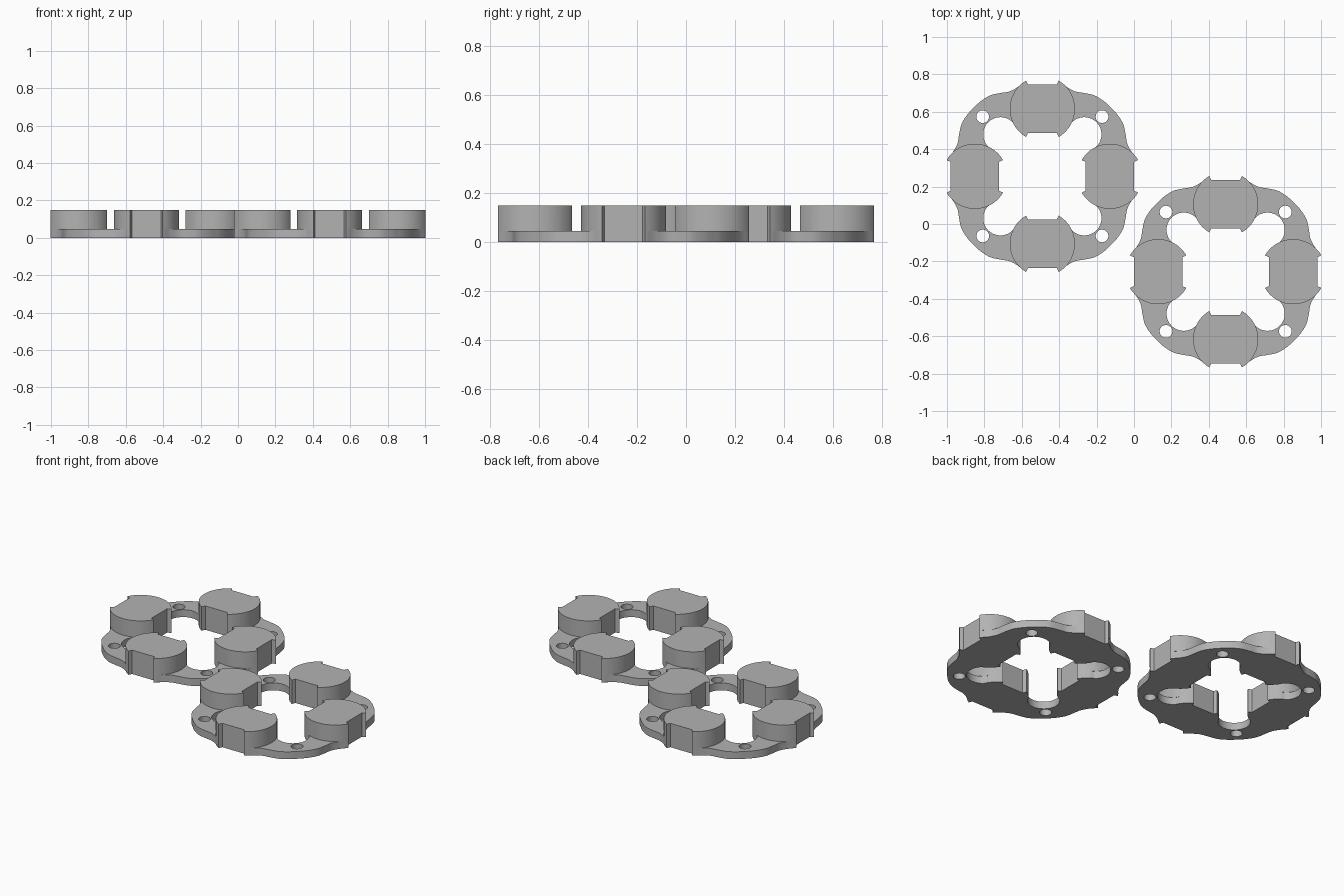
import bpy, bmesh, math
from mathutils import Vector

if "Cube" in bpy.data.objects:
    bpy.data.objects.remove(bpy.data.objects["Cube"])

BASE, TOP = 0.046, 0.149          # plate and boss heights
R, DIST = 0.174, 0.361            # boss radius and distance from ring centre

grey = bpy.data.materials.new("light grey")
grey.diffuse_color = (0.45, 0.45, 0.45, 1)
grey.use_nodes = True
grey.node_tree.nodes["Principled BSDF"].inputs["Base Color"].default_value = grey.diffuse_color


def swap(pts):
    return [(y, x) for x, y in pts]


def arc(cx, cy, r, a0, a1, n):
    return [(cx + r * math.cos(math.radians(a0 + (a1 - a0) * i / n)),
             cy + r * math.sin(math.radians(a0 + (a1 - a0) * i / n))) for i in range(n + 1)]


def smooth_path(pts, steps=5):
    """Catmull-Rom curve through the points."""
    p = [Vector(q) for q in pts]
    p = [2 * p[0] - p[1]] + p + [2 * p[-1] - p[-2]]
    out = []
    for a, b, c, d in zip(p, p[1:], p[2:], p[3:]):
        for i in range(steps):
            t = i / steps
            out.append(tuple(0.5 * (2 * b + (c - a) * t + (2 * a - 5 * b + 4 * c - d) * t * t
                                    + (3 * b - a - 3 * c + d) * t ** 3)))
    return out + [tuple(pts[-1])]


# Boss side, from outer horn to inner horn (40 steps of 3 degrees)
side = arc(0, DIST, R, 60, -60, 40)
I0, IT = 1, 31                    # where the plate's neck and pocket meet the boss
left = [(-x, y) for x, y in reversed(side)]
FLAT, HALF = 0.077, 0.129
inner_flat = [(FLAT, DIST - HALF), (-FLAT, DIST - HALF)]
outer_flat = [(-FLAT, DIST + HALF), (FLAT, DIST + HALF)]
boss = side + inner_flat + left + outer_flat

# Wavy outer edge of the plate between two bosses, mirrored on the diagonal
half = [side[I0], (0.13, 0.478), (0.175, 0.454), (0.225, 0.445), (0.28, 0.432), (0.33, 0.401)]
neck = smooth_path(half + [(0.367, 0.367)] + swap(half)[::-1])

# Round inner pocket and screw hole
P, PR = 0.224, 0.092
a0 = math.degrees(math.atan2(side[IT][1] - P, side[IT][0] - P))
pocket = [side[IT]] + arc(P, P, PR, a0, 90 - a0, 36)[1:-1] + [swap(side)[IT]]
hole = arc(0.319, 0.319, 0.034, 0, 360, 28)

contact = side[I0:IT + 1]
link = contact + pocket[1:] + swap(contact)[::-1][1:] + neck[::-1][1:-1]


def build_ring(name, cx, cy):
    bm = bmesh.new()
    for k in range(4):
        def place(p, z):
            x, y = p
            for _ in range(k):
                x, y = y, -x
            return bm.verts.new((x, y, z))

        def walls(path, *zs):
            rows = [[place(p, z) for p in path] for z in zs]
            for lo, hi in zip(rows, rows[1:]):
                for i in range(len(path) - 1):
                    bm.faces.new((lo[i], lo[i + 1], hi[i + 1], hi[i]))

        # Boss faces and walls
        bm.faces.new([place(p, TOP) for p in boss])
        bm.faces.new([place(p, 0) for p in boss])
        walls(contact, BASE, TOP)
        walls([(-x, y) for x, y in contact], BASE, TOP)
        walls(side[IT:] + inner_flat + left[:len(left) - IT], 0, BASE, TOP)
        walls(left[-1 - I0:] + outer_flat + side[:I0 + 1], 0, BASE, TOP)
        # Plate walls, screw hole, and flat faces with the hole left open
        for path in (neck, pocket, hole):
            walls(path, 0, BASE)
        for z in (0, BASE):
            edges = []
            for loop in (link, hole[:-1]):
                vs = [place(p, z) for p in loop]
                edges += [bm.edges.new((vs[i - 1], vs[i])) for i in range(len(vs))]
            bmesh.ops.triangle_fill(bm, use_beauty=True, use_dissolve=False, edges=edges,
                                    normal=(0, 0, 1))
    bmesh.ops.remove_doubles(bm, verts=bm.verts, dist=0.0001)
    bmesh.ops.recalc_face_normals(bm, faces=bm.faces)
    me = bpy.data.meshes.new(name)
    bm.to_mesh(me)
    bm.free()
    me.materials.append(grey)
    ob = bpy.data.objects.new(name, me)
    ob.location = (cx, cy, 0)
    bpy.context.collection.objects.link(ob)
    bpy.ops.object.select_all(action='DESELECT')
    ob.select_set(True)
    bpy.context.view_layer.objects.active = ob
    bpy.ops.object.shade_smooth_by_angle(angle=math.radians(30))


build_ring("left_boss_ring", -0.49, 0.255)
build_ring("right_boss_ring", 0.49, -0.255)
